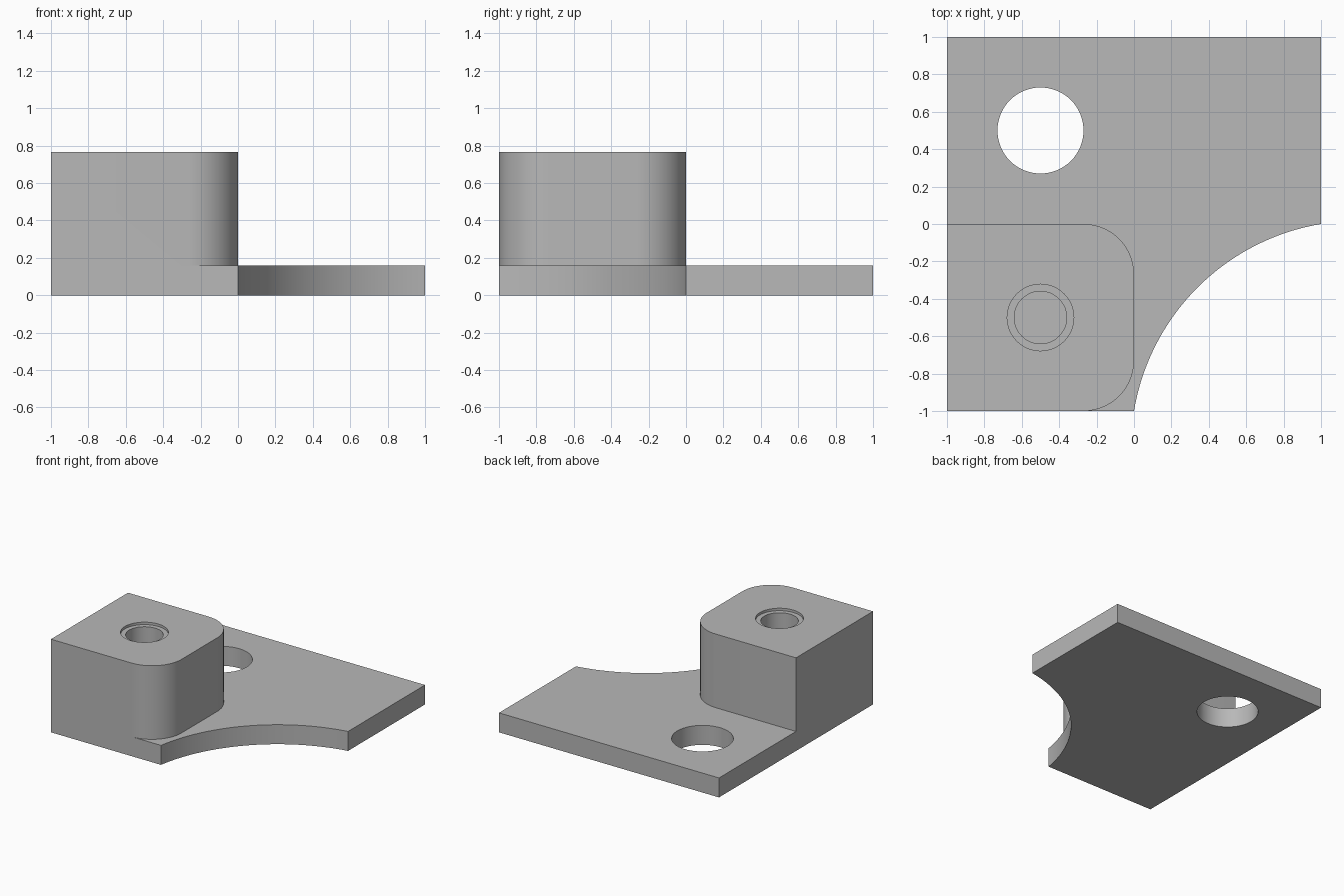
import bpy
import bmesh
from math import atan2, cos, sin, hypot, pi

if "Cube" in bpy.data.objects:
    bpy.data.objects.remove(bpy.data.objects["Cube"])

PLATE_TOP = 0.16
BLOCK_TOP = 0.765

# One plain grey for the whole bracket
grey = bpy.data.materials.new("plain grey")
colour = (0.48, 0.48, 0.48, 1)
grey.diffuse_color = colour
grey.use_nodes = True
grey.node_tree.nodes["Principled BSDF"].inputs["Base Color"].default_value = colour


def arc(cx, cy, r, start, end, steps):
    """Points along a circular arc, both ends included."""
    angles = [start + (end - start) * i / steps for i in range(steps + 1)]
    return [(cx + r * cos(a), cy + r * sin(a)) for a in angles]


def prism(name, outline, bottom, top):
    """Extrude a flat outline upward into a solid."""
    bm = bmesh.new()
    face = bm.faces.new([bm.verts.new((x, y, bottom)) for x, y in outline])
    result = bmesh.ops.extrude_face_region(bm, geom=[face])
    for v in result["geom"]:
        if isinstance(v, bmesh.types.BMVert):
            v.co.z = top
    bmesh.ops.recalc_face_normals(bm, faces=bm.faces)
    mesh = bpy.data.meshes.new(name)
    bm.to_mesh(mesh)
    bm.free()
    mesh.materials.append(grey)
    obj = bpy.data.objects.new(name, mesh)
    bpy.context.collection.objects.link(obj)
    return obj


def cylinder(name, x, y, r, bottom, top):
    return prism(name, arc(x, y, r, 0, 2 * pi, 64)[:-1], bottom, top)


def combine(target, tool, operation):
    """Apply a boolean and discard the tool object."""
    mod = target.modifiers.new(operation, "BOOLEAN")
    mod.operation = operation
    mod.solver = "EXACT"
    mod.object = tool
    bpy.context.view_layer.objects.active = target
    bpy.ops.object.modifier_apply(modifier=mod.name)
    bpy.data.objects.remove(tool)


# Base plate with a concave scooped corner
c = 1.2
radius = hypot(c, c - 1)
scoop = arc(c, -c, radius, atan2(c, 1 - c), atan2(c - 1, -c), 48)
scoop[0], scoop[-1] = (1, 0), (0, -1)
bracket = prism("mounting_bracket", [(-1, -1), (-1, 1), (1, 1)] + scoop, 0, PLATE_TOP)

# Raised block with two rounded corners
r = 0.27
block_outline = ([(-1, 0), (-1, -1)]
                 + arc(-r, -1 + r, r, -pi / 2, 0, 20)
                 + arc(-r, -r, r, 0, pi / 2, 20))
block = prism("raised_block", block_outline, PLATE_TOP, BLOCK_TOP)
combine(bracket, block, "UNION")

# Through hole in the plate, then the stepped blind bore in the block
combine(bracket, cylinder("plate_hole", -0.5, 0.5, 0.23, -0.1, 0.3), "DIFFERENCE")
combine(bracket, cylinder("bore", -0.5, -0.5, 0.14, PLATE_TOP, 0.9), "DIFFERENCE")
combine(bracket, cylinder("bore_step", -0.5, -0.5, 0.178, BLOCK_TOP - 0.02, 0.9), "DIFFERENCE")

# Smooth the curved walls and keep the edges crisp
bpy.ops.object.select_all(action="DESELECT")
bracket.select_set(True)
bpy.context.view_layer.objects.active = bracket
bpy.ops.object.shade_smooth_by_angle(angle=pi / 6)
